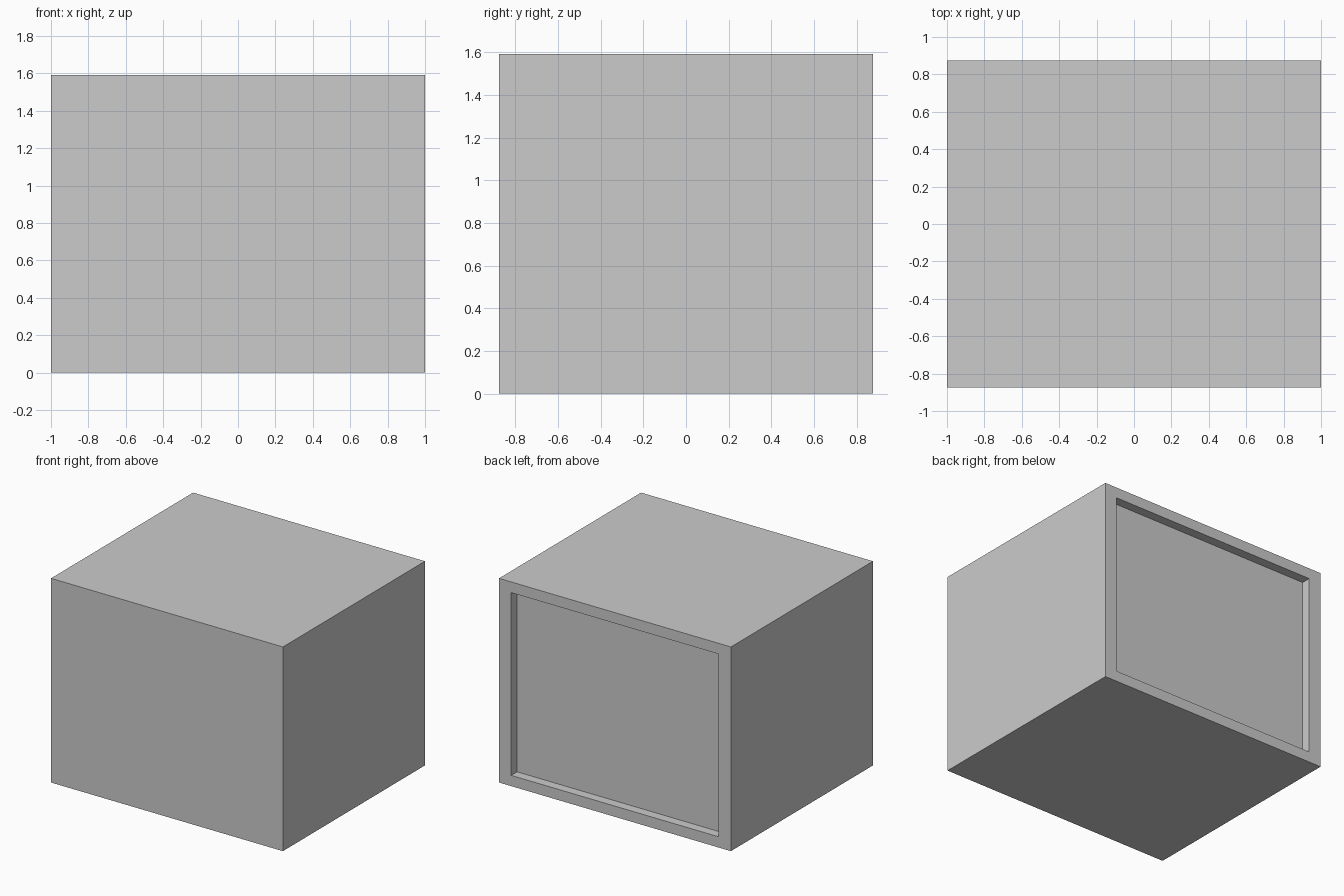
import bpy, bmesh
from mathutils import Vector

if "Cube" in bpy.data.objects:
    bpy.data.objects.remove(bpy.data.objects["Cube"])

W, D, H = 2.0, 1.75, 1.592      # outer size
SCALE, DEPTH = 0.895, 0.073     # back recess: proportion of face, depth

bm = bmesh.new()

# Solid box standing on the ground
bmesh.ops.create_cube(bm, size=1)
bmesh.ops.scale(bm, vec=(W, D, H), verts=bm.verts)
bmesh.ops.translate(bm, vec=(0, 0, H / 2), verts=bm.verts)

# Recessed back panel: inset the rear face in proportion, then push it inward
bm.normal_update()
back = max(bm.faces, key=lambda f: f.normal.y)


def extrude_face(face):
    return bmesh.ops.extrude_discrete_faces(bm, faces=[face])["faces"][0]


back = extrude_face(back)
centre = back.calc_center_median()
for v in back.verts:
    v.co = centre + (v.co - centre) * SCALE
back = extrude_face(back)
bmesh.ops.translate(bm, vec=Vector((0, -DEPTH, 0)), verts=back.verts)

bmesh.ops.recalc_face_normals(bm, faces=bm.faces)
mesh = bpy.data.meshes.new("cabinet")
bm.to_mesh(mesh)
bm.free()
bpy.context.collection.objects.link(bpy.data.objects.new("cabinet", mesh))
